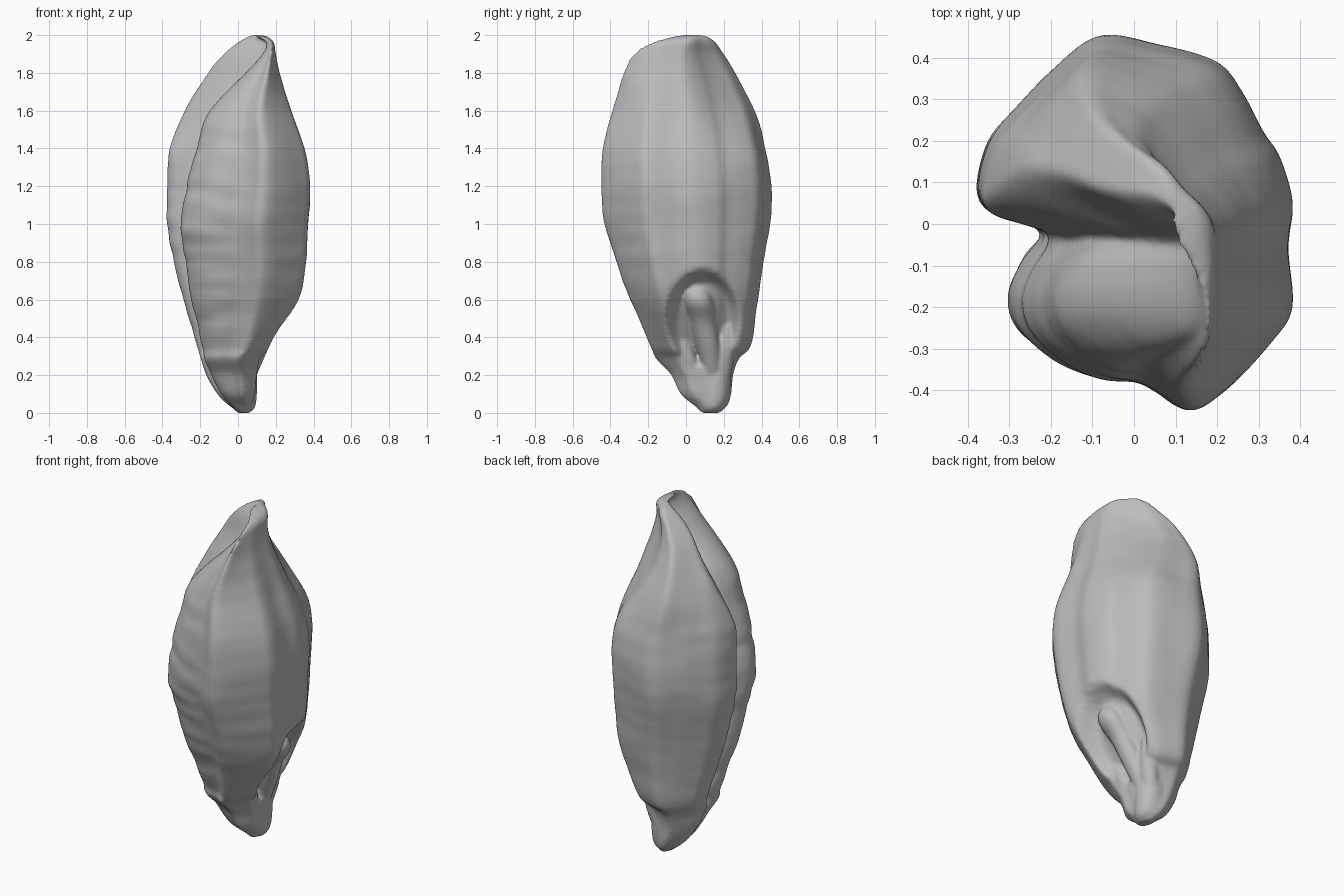
import bpy, bmesh
from math import sin, cos, pi
from mathutils import Vector, noise

cube = bpy.data.objects.get("Cube")
if cube:
    bpy.data.objects.remove(cube)

husk = bpy.data.materials.new("dull grey husk")
husk.use_nodes = True
husk.diffuse_color = (0.5, 0.5, 0.5, 1)
husk.node_tree.nodes["Principled BSDF"].inputs["Base Color"].default_value = (0.5, 0.5, 0.5, 1)

# Lobed cross-section of the grain, in hundredths, with a shallow cleft on the -x side
OUTLINE = [(-8, 45), (6, 43), (20, 39), (26, 32), (31, 22), (35, 16), (38, 5), (37, -6),
           (38, -20), (33, -28), (20, -41), (12, -45), (5, -41), (-1, -38), (-10, -37),
           (-20, -33), (-28, -26), (-30, -18), (-27, -10), (-23, -5), (-22, -2),
           (-27, 0), (-35, 3), (-38, 9), (-35, 20), (-28, 28), (-19, 37)]

# Height, left edge of back lobe, left edge of front lobe, right edge, front, back
LEVELS = [(0, 1, 1, 5, 8, 18), (4, -5, -4, 7, 4, 22), (10, -11, -9, 9, -3, 24),
          (20, -17, -14, 10, -8, 25), (29, -20, -18, 12, -16, 28), (36, -22, -19, 19, -19, 34),
          (60, -29, -25, 32, -30, 38), (80, -34, -28, 36, -37, 41), (100, -38, -30, 37, -43, 44),
          (120, -38, -27, 38, -45, 45), (140, -36, -22, 35, -44, 42), (160, -30, -15, 28, -39, 36),
          (180, -19, 4, 22, -33, 26), (190, -10, 13, 20, -28, 20), (196, -2, 15, 19, -19, 16),
          (199, 4, 10, 16, -8, 12), (200, 7, 9, 12, -2, 8)]


def spline(a, b, c, d, t):
    """Smooth interpolation between b and c."""
    return tuple(0.5 * (2 * q + (r - p) * t + (2 * p - 5 * q + 4 * r - s) * t * t
                        + (3 * q - p - 3 * r + s) * t ** 3) for p, q, r, s in zip(a, b, c, d))


def smoothstep(lo, hi, x):
    t = min(1, max(0, (x - lo) / (hi - lo)))
    return t * t * (3 - 2 * t)


def resample(points, steps, closed):
    n = len(points)
    pick = (lambda i: points[i % n]) if closed else (lambda i: points[min(n - 1, max(0, i))])
    result = [spline(pick(i - 1), pick(i), pick(i + 1), pick(i + 2), k / steps)
              for i in range(n if closed else n - 1) for k in range(steps)]
    return result if closed else result + [points[-1]]


def loft(bm, rings):
    """Closed skin over a stack of rings."""
    rows = [[bm.verts.new(p) for p in ring] for ring in rings]
    n = len(rows[0])
    for low, high in zip(rows, rows[1:]):
        for i in range(n):
            bm.faces.new((low[i], low[(i + 1) % n], high[(i + 1) % n], high[i]))
    bm.faces.new(rows[0][::-1])
    bm.faces.new(rows[-1])


def tapered_tube(bm, path, sides=20):
    """Rounded tube through (x, y, z, radius) points, swept along z."""
    loft(bm, [[(x + r * cos(a), y + r * sin(a), z)
               for a in (2 * pi * i / sides for i in range(sides))]
              for x, y, z, r in resample(path, 6, False)])


def weathered(p):
    """Hollow for the germ, wrinkles across the front cleft side, mild lumps elsewhere."""
    x, y, z = p
    arch = ((y - 0.09) / 0.19) ** 2 + ((z - 0.5) / 0.25) ** 2
    x -= 0.09 * (1 - smoothstep(0.5, 1.15, arch)) * smoothstep(0, 0.15, x)
    fade = smoothstep(0, 0.3, z) * (1 - smoothstep(1.7, 1.95, z))
    strength = 0.003 + 0.007 * (1 - smoothstep(-0.1, 0.05, x)) * (1 - smoothstep(0, 0.2, y))
    bump = strength * noise.noise(Vector((x * 4, y * 4, z * 14)))
    bump += 0.006 * noise.noise(Vector((x * 5, y * 5, z * 4 + 7)))
    out = Vector((x, y, 0))
    return Vector((x, y, z)) + out.normalized() * bump * fade


# Grain body: towards the top the valley widens and the back lobe curls into a hood
parts = bmesh.new()
section = resample(OUTLINE, 5, True)
rings = []
for z, back_left, front_left, right, front, back in resample(LEVELS, 7, False):
    top = smoothstep(120, 185, z)
    curl = 0.4 * (right - back_left) * smoothstep(130, 190, z)
    ring = []
    for px, py in section:
        v = (py + 45) / 90
        base_left = -30 - 8 * smoothstep(0.4, 0.52, v)
        lobe = smoothstep(0.4 + 0.08 * top, 0.52 + 0.28 * top, v)
        left = front_left + (back_left - front_left) * lobe
        edge = right - curl * smoothstep(0.5, 1, v)
        u = (px - base_left) / (38 - base_left)
        ring.append(weathered(Vector((left + (edge - left) * u,
                                      front + (back - front) * v, z)) / 100))
    rings.append(ring)
loft(parts, rings)

# Germ with a round head, bulging in the hollow
tapered_tube(parts, [(0.06, 0.14, 0.2, 0.04), (0.1, 0.12, 0.34, 0.06), (0.15, 0.09, 0.48, 0.065),
                     (0.2, 0.07, 0.57, 0.075), (0.21, 0.06, 0.63, 0.07), (0.2, 0.06, 0.68, 0.04),
                     (0.19, 0.06, 0.7, 0.01)])

# Creased ridges either side of the germ, running down to the stalk
for top_y, low_y in ((-0.05, 0.04), (0.22, 0.19)):
    tapered_tube(parts, [(0.01, low_y, 0.1, 0.02), (0.04, low_y, 0.18, 0.045),
                         (0.07, (low_y + top_y) / 2, 0.32, 0.05), (0.1, top_y, 0.46, 0.02)])

# Stalk stub at the foot
tapered_tube(parts, [(0.03, 0.13, 0, 0.03), (0.03, 0.14, 0.03, 0.06), (0.02, 0.15, 0.1, 0.08),
                     (0.01, 0.15, 0.25, 0.085), (0, 0.11, 0.4, 0.05)])

# Fuse the parts into one soft continuous skin
mesh = bpy.data.meshes.new("grain_kernel")
parts.to_mesh(mesh)
parts.free()
mesh.materials.append(husk)
kernel = bpy.data.objects.new("grain_kernel", mesh)
bpy.context.collection.objects.link(kernel)
fuse = kernel.modifiers.new("fuse", 'REMESH')
fuse.mode = 'VOXEL'
fuse.voxel_size = 0.01
fuse.use_smooth_shade = True
soften = kernel.modifiers.new("soften", 'SMOOTH')
soften.factor = 0.5
soften.iterations = 6
